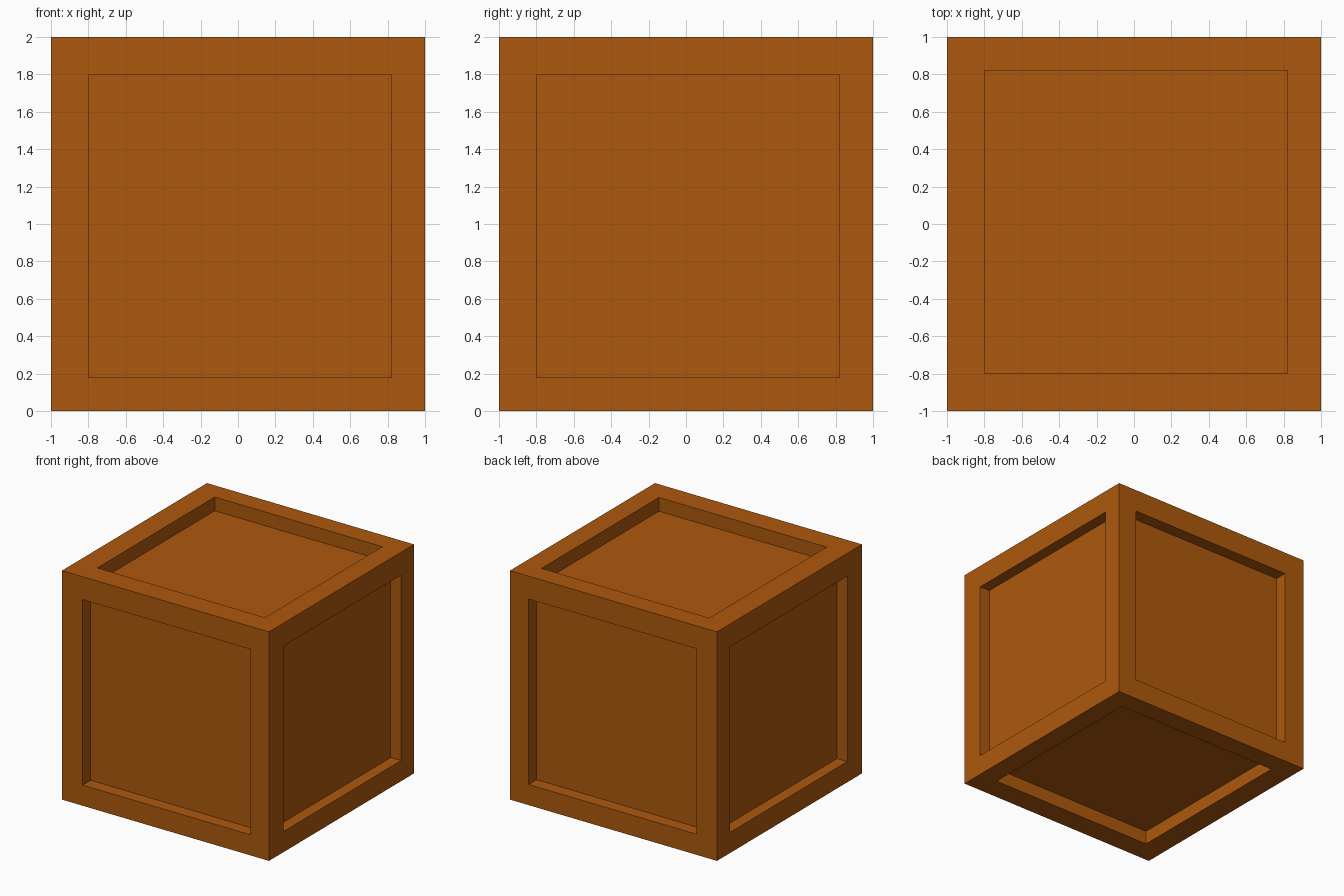
import bpy, bmesh
from mathutils import Vector

if "Cube" in bpy.data.objects:
    bpy.data.objects.remove(bpy.data.objects["Cube"])

SIZE = 2.0
BORDER = 0.19                             # mean frame width around each panel
SHIFT = Vector((0.01, 0.012, -0.01))      # panels sit slightly off centre
DEPTH = Vector((0.10, 0.11, 0.12))        # recess depth along each axis

bm = bmesh.new()
bmesh.ops.create_cube(bm, size=SIZE)
bmesh.ops.translate(bm, vec=(0, 0, SIZE / 2), verts=bm.verts)

# Inset a panel on every side, leaving the frame around it
panels = list(bm.faces)
bmesh.ops.inset_individual(bm, faces=panels, thickness=BORDER, use_even_offset=True)
for f in panels:
    n = f.normal.copy()
    bmesh.ops.translate(bm, vec=SHIFT - n * SHIFT.dot(n), verts=f.verts)

# Push the panels inward to form the recesses
for f in bmesh.ops.extrude_discrete_faces(bm, faces=panels)["faces"]:
    n = f.normal.copy()
    depth = sum(abs(n[i]) * DEPTH[i] for i in range(3))
    bmesh.ops.translate(bm, vec=-n * depth, verts=f.verts)

bmesh.ops.recalc_face_normals(bm, faces=bm.faces)
mesh = bpy.data.meshes.new("crate")
bm.to_mesh(mesh)
bm.free()

# Orange-brown wood colour
wood = bpy.data.materials.new("wood")
wood.diffuse_color = (0.42, 0.10, 0.004, 1)
wood.use_nodes = True
wood.node_tree.nodes["Principled BSDF"].inputs["Base Color"].default_value = wood.diffuse_color
mesh.materials.append(wood)

crate = bpy.data.objects.new("crate", mesh)
bpy.context.collection.objects.link(crate)
